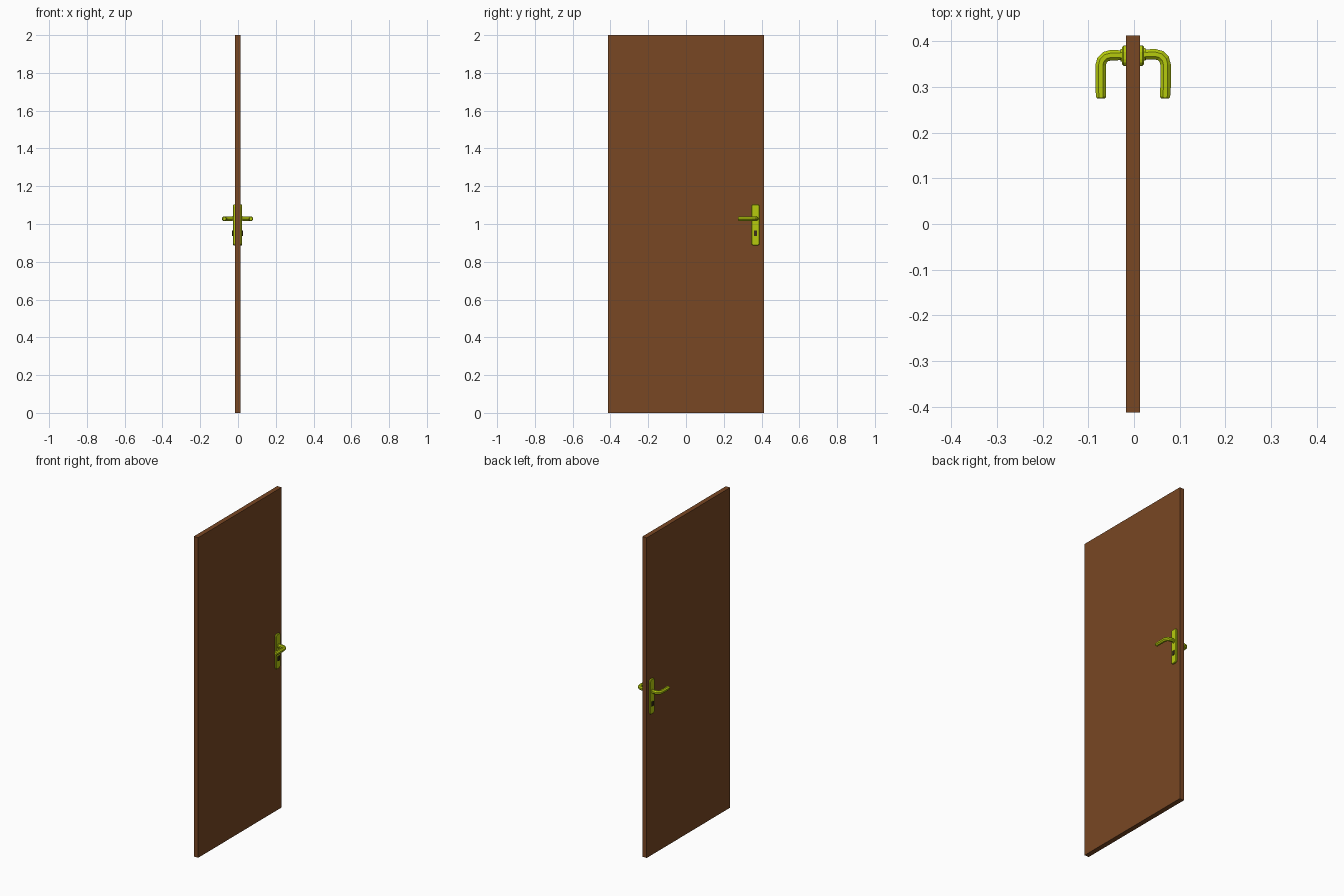
import bpy, bmesh, math
from mathutils import Vector

if "Cube" in bpy.data.objects:
    bpy.data.objects.remove(bpy.data.objects["Cube"])


def material(name, rgb):
    m = bpy.data.materials.new(name)
    m.diffuse_color = (*rgb, 1)
    m.use_nodes = True
    m.node_tree.nodes["Principled BSDF"].inputs["Base Color"].default_value = m.diffuse_color
    return m


WOOD = material("brown wood", (0.19, 0.063, 0.017))
BRASS = material("yellow green brass", (0.47, 0.60, 0.004))
DARK = material("dark lock", (0.045, 0.03, 0.01))


def finish(name, bm, mat):
    bmesh.ops.recalc_face_normals(bm, faces=bm.faces)
    me = bpy.data.meshes.new(name)
    bm.to_mesh(me)
    bm.free()
    me.materials.append(mat)
    ob = bpy.data.objects.new(name, me)
    bpy.context.collection.objects.link(ob)
    return ob


def loft(name, rings, mat):
    """Skin a list of equal-length point rings and cap both ends."""
    bm = bmesh.new()
    vs = [[bm.verts.new(p) for p in r] for r in rings]
    n = len(vs[0])
    for a, b in zip(vs, vs[1:]):
        for i in range(n):
            bm.faces.new((a[i], a[(i + 1) % n], b[(i + 1) % n], b[i]))
    bm.faces.new(vs[0])
    bm.faces.new(vs[-1])
    return finish(name, bm, mat)


def box(name, x0, x1, y0, y1, z0, z1, mat):
    return loft(name, [[(x, y0, z0), (x, y1, z0), (x, y1, z1), (x, y0, z1)]
                       for x in (x0, x1)], mat)


def rounded(x, cy, cz, hy, hz, r, steps=3):
    """Rounded rectangle ring in the plane at x."""
    pts = []
    for k, (sy, sz) in enumerate(((1, 1), (-1, 1), (-1, -1), (1, -1))):
        for i in range(steps + 1):
            a = math.pi / 2 * (k + i / steps)
            pts.append((x, cy + sy * (hy - r) + r * math.cos(a),
                        cz + sz * (hz - r) + r * math.sin(a)))
    return pts


def ring(centre, normal, r, n=8):
    """Octagon ring around a centre, in the plane of z and the sideways axis."""
    side = Vector((-normal[1], normal[0], 0)).normalized()
    c = Vector(centre)
    return [c + r * (side * math.cos(a) + Vector((0, 0, 1)) * math.sin(a))
            for a in (math.tau * (i + 0.5) / n for i in range(n))]


# door leaf
box("door_leaf", -0.017, 0.013, -0.412, 0.412, 0, 2, WOOD)

# handle set on each face of the door
HY, HZ = 0.369, 1.028
for side, s, face, hy in (("left", -1, -0.017, HY), ("right", 1, 0.013, HY + 0.002)):
    def x(d):
        return face + s * d

    # backplate with a bevelled rim
    loft(side + "_backplate",
         [rounded(x(0), HY - 0.001, 0.995, 0.022, 0.109, 0.014),
          rounded(x(0.006), HY - 0.001, 0.995, 0.022, 0.109, 0.014),
          rounded(x(0.009), HY - 0.001, 0.995, 0.019, 0.106, 0.011)], BRASS)

    # collar where the lever meets the plate
    loft(side + "_collar", [ring((x(d), hy, HZ), (s, 0), 0.0145)
                            for d in (0.007, 0.012)], BRASS)

    # lever: neck outwards, rounded bend, then grip towards -y
    end, R = 0.056, 0.022
    rings = [ring((x(0.009), hy, HZ), (s, 0), 0.0115)]
    for i in range(4):
        a = math.pi / 2 * i / 3
        rings.append(ring((x(end - R + R * math.sin(a)), hy - R + R * math.cos(a), HZ),
                          (s * math.cos(a), -math.sin(a)), 0.0125))
    rings.append(ring((x(end), 0.300, HZ), (0, -1), 0.0125))
    rings.append(ring((x(end - 0.001), 0.278, HZ), (0, -1), 0.012))
    rings.append(ring((x(end - 0.001), 0.274, HZ), (0, -1), 0.009))
    loft(side + "_lever", rings, BRASS)

    # lock cylinder
    box(side + "_lock_cylinder", x(0.006), x(0.0135), HY - 0.010, HY + 0.008,
        0.937, 0.965, DARK)
